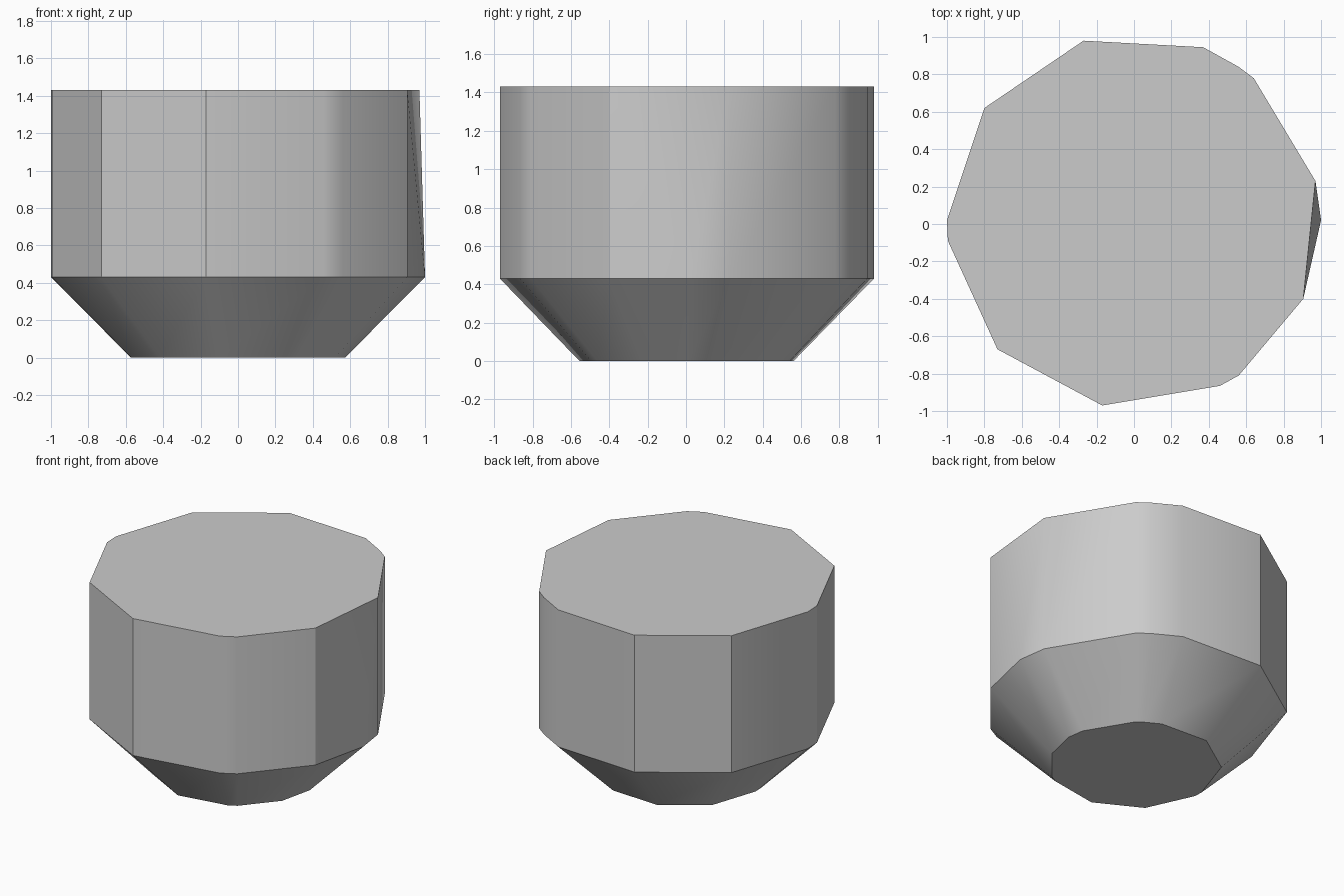
import bpy, bmesh

cube = bpy.data.objects.get("Cube")
if cube:
    bpy.data.objects.remove(cube, do_unlink=True)

TOP, SHOULDER, TAPER = 1.43, 0.43, 0.572

# Outline, counter-clockwise: x, y, and whether the wall edge there is hard
OUTLINE = [(1.0, 0.02, False), (0.97, 0.23, False), (0.64, 0.78, False),
           (0.56, 0.84, False), (0.37, 0.945, False), (-0.27, 0.98, True),
           (-0.8, 0.62, True), (-1.0, 0.02, False), (-0.995, -0.09, True),
           (-0.73, -0.67, True), (-0.17, -0.97, True), (0.46, -0.865, False),
           (0.56, -0.81, False), (0.905, -0.4, True)]


def ring(bm, scale, z):
    return [bm.verts.new((x * scale, y * scale, z)) for x, y, _ in OUTLINE]


bm = bmesh.new()
base = ring(bm, TAPER, 0)
mid = ring(bm, 1, SHOULDER)
top = ring(bm, 1, TOP)
count = len(OUTLINE)

# Tapered foot and upright walls
for i in range(count):
    j = (i + 1) % count
    bm.faces.new((base[i], base[j], mid[j], mid[i]))
    if i not in (0, count - 1):
        bm.faces.new((mid[i], mid[j], top[j], top[i]))

# Chipped corner: the first outline point exists only below the rim
bm.faces.new((mid[0], mid[1], top[1]))
bm.faces.new((mid[0], top[1], top[-1]))
bm.faces.new((mid[-1], mid[0], top[-1]))
bm.verts.remove(top[0])

# Flat caps
caps = [bm.faces.new(top[1:]), bm.faces.new(base[::-1])]
bm.normal_update()

# Smooth walls with hard rims and chosen hard corners
for face in bm.faces:
    face.smooth = face not in caps
for edge in bm.edges:
    a, b = edge.verts
    if abs(a.co.z - b.co.z) < 0.001:
        edge.smooth = False
for i, (_, _, hard) in enumerate(OUTLINE):
    if hard:
        bm.edges.get((mid[i], top[i])).smooth = False

mesh = bpy.data.meshes.new("faceted_block")
bm.to_mesh(mesh)
bm.free()

grey = bpy.data.materials.new("light_grey")
grey.use_nodes = True
colour = (0.6, 0.6, 0.6, 1)
grey.diffuse_color = colour
grey.node_tree.nodes["Principled BSDF"].inputs["Base Color"].default_value = colour
mesh.materials.append(grey)

block = bpy.data.objects.new("faceted_block", mesh)
bpy.context.collection.objects.link(block)
